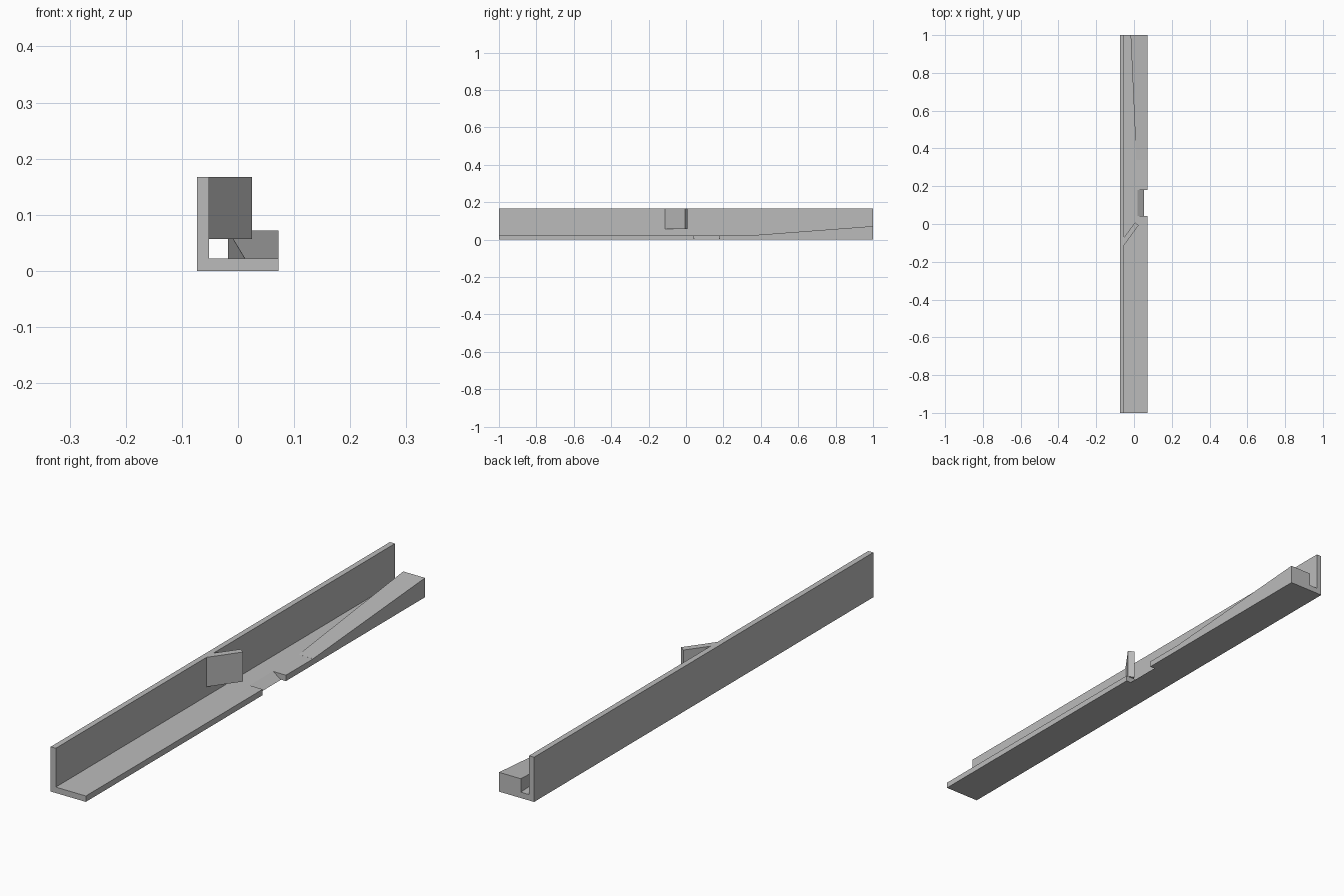
import bpy
import bmesh

if "Cube" in bpy.data.objects:
    bpy.data.objects.remove(bpy.data.objects["Cube"], do_unlink=True)

gray = bpy.data.materials.new("plain gray")
gray.use_nodes = True
gray.diffuse_color = (0.5, 0.5, 0.5, 1)
gray.node_tree.nodes["Principled BSDF"].inputs["Base Color"].default_value = (0.5, 0.5, 0.5, 1)

LEFT, RIGHT, WALL = -0.073, 0.072, -0.052
FLOOR, TOP = 0.022, 0.167


def loft(name, start, end):
    """Solid between two matching outlines."""
    bm = bmesh.new()
    a = [bm.verts.new(p) for p in start]
    b = [bm.verts.new(p) for p in end]
    bm.faces.new(a)
    bm.faces.new(b)
    for i in range(len(a)):
        j = (i + 1) % len(a)
        bm.faces.new((a[i], a[j], b[j], b[i]))
    bmesh.ops.remove_doubles(bm, verts=bm.verts, dist=1e-6)
    bmesh.ops.recalc_face_normals(bm, faces=bm.faces)
    mesh = bpy.data.meshes.new(name)
    bm.to_mesh(mesh)
    bm.free()
    mesh.materials.append(gray)
    obj = bpy.data.objects.new(name, mesh)
    bpy.context.collection.objects.link(obj)
    return obj


def along_y(name, profile, y0, y1):
    return loft(name, [(x, y0, z) for x, z in profile], [(x, y1, z) for x, z in profile])


# L-shaped channel: tall side wall and floor
channel = along_y("channel", [(LEFT, 0), (RIGHT, 0), (RIGHT, FLOOR), (WALL, FLOOR),
                              (WALL, TOP), (LEFT, TOP)], -1, 1)

# Sloped side notch cut through the floor edge
slope = (FLOOR + 0.02) / FLOOR
cutter = along_y("notch_cutter", [(0.052 - 0.034 * slope, FLOOR + 0.02), (0.1, FLOOR + 0.02),
                                  (0.1, -0.02), (0.052 + 0.031, -0.02)], 0.043, 0.18)
# Straight slope line extended past both floor surfaces
for v in cutter.data.vertices:
    if v.co.x < 0.09:
        v.co.x = 0.052 - 0.034 * v.co.z / FLOOR
cut = channel.modifiers.new("notch", "BOOLEAN")
cut.operation = "DIFFERENCE"
cut.solver = "EXACT"
cut.object = cutter
cutter.hide_render = True
bpy.context.view_layer.update()
evaluated = channel.evaluated_get(bpy.context.evaluated_depsgraph_get())
channel.data = bpy.data.meshes.new_from_object(evaluated)
channel.modifiers.clear()
bpy.data.objects.remove(cutter, do_unlink=True)

# Rising ramp that narrows the far end of the channel
loft("ramp",
     [(0.012, 0.34, FLOOR), (RIGHT, 0.34, FLOOR), (RIGHT, 1, FLOOR), (-0.018, 1, FLOOR)],
     [(0.012, 0.34, FLOOR + 0.0002), (RIGHT, 0.34, FLOOR + 0.0002), (RIGHT, 1, 0.072), (-0.018, 1, 0.072)])

# Slanted deflector plate hanging from the wall
plan = [(WALL, -0.112), (0.025, -0.006), (0.005, 0.008), (WALL, -0.070)]
loft("deflector", [(x, y, 0.057) for x, y in plan], [(x, y, TOP) for x, y in plan])
